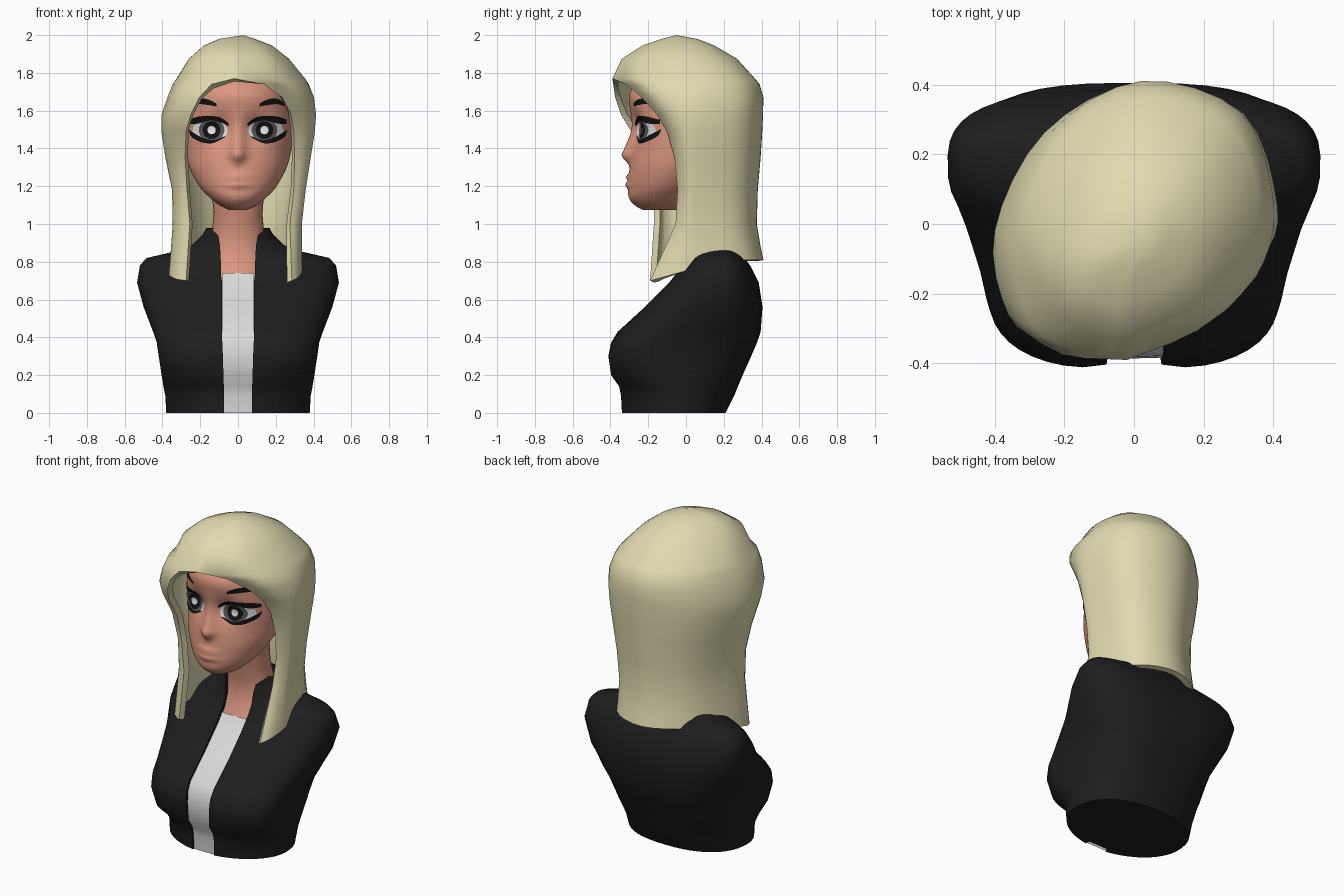
import bpy, bmesh, math

if "Cube" in bpy.data.objects:
    bpy.data.objects.remove(bpy.data.objects["Cube"])


def material(name, r, g, b):
    m = bpy.data.materials.new(name)
    m.diffuse_color = (r, g, b, 1)
    m.use_nodes = True
    m.node_tree.nodes["Principled BSDF"].inputs["Base Color"].default_value = m.diffuse_color
    return m


SKIN = material("skin", .72, .31, .22)
HAIR = material("blonde_hair", .75, .70, .43)
BLACK = material("black_cloth", .0125, .0125, .0125)
SHIRT = material("pale_shirt", .70, .70, .70)
WHITE = material("eye_white", .80, .80, .80)
IRIS = material("grey_iris", .10, .10, .10)
INK = material("ink", .006, .006, .006)


def finish(name, bm, mat, angle=50, thick=0):
    bmesh.ops.remove_doubles(bm, verts=bm.verts, dist=0.0005)
    me = bpy.data.meshes.new(name)
    bm.to_mesh(me)
    bm.free()
    me.materials.append(mat)
    ob = bpy.data.objects.new(name, me)
    bpy.context.collection.objects.link(ob)
    bpy.ops.object.select_all(action='DESELECT')
    ob.select_set(True)
    bpy.context.view_layer.objects.active = ob
    if thick:
        mod = ob.modifiers.new("thickness", 'SOLIDIFY')
        mod.thickness = thick
        mod.offset = -1
        bpy.ops.object.modifier_apply(modifier=mod.name)
    bpy.ops.object.shade_smooth_by_angle(angle=math.radians(angle))
    return ob


def loft(bm, rows, closed=False, cap_low=False, cap_high=False):
    """Skin rows of points; rows go upward, points go counter-clockwise."""
    vs = [[bm.verts.new(p) for p in r] for r in rows]
    n = len(rows[0])
    for a, b in zip(vs, vs[1:]):
        for i in range(n if closed else n - 1):
            j = (i + 1) % n
            bm.faces.new((a[i], a[j], b[j], b[i]))
    if cap_low:
        bm.faces.new(vs[0][::-1])
    if cap_high:
        bm.faces.new(vs[-1])


def spline(pts, steps):
    """Catmull-Rom through tuples of any length."""
    out = []
    for i in range(len(pts) - 1):
        p0, p1, p2, p3 = pts[max(i - 1, 0)], pts[i], pts[i + 1], pts[min(i + 2, len(pts) - 1)]
        for s in range(steps):
            t = s / steps
            out.append(tuple(.5 * (2 * b + (c - a) * t + (2 * a - 5 * b + 4 * c - d) * t * t
                                   + (3 * b - a - 3 * c + d) * t ** 3)
                             for a, b, c, d in zip(p0, p1, p2, p3)))
    return out + [tuple(pts[-1])]


def lookup(table, z):
    if z <= table[0][0]:
        return table[0][1:]
    for a, b in zip(table, table[1:]):
        if z <= b[0]:
            t = (z - a[0]) / (b[0] - a[0])
            return [p + (q - p) * t for p, q in zip(a[1:], b[1:])]
    return table[-1][1:]


# Jacket: z, half width, front y, widest y, back y, squareness, opening half width
TORSO = [(0, .38, -.345, -.07, .21, 1.95, .073), (.09, .385, -.35, -.07, .255, 1.95, .074),
         (.14, .395, -.36, -.09, .275, 2.1, .075), (.2, .405, -.405, -.15, .30, 2.5, .077),
         (.3, .42, -.42, -.17, .345, 2.7, .08), (.37, .43, -.405, -.13, .375, 2.7, .083),
         (.43, .45, -.365, -.03, .395, 2.6, .086), (.56, .50, -.22, .12, .405, 2.5, .088),
         (.69, .535, -.09, .17, .385, 2.5, .088), (.78, .52, -.02, .18, .34, 2.3, .09),
         (.82, .485, 0, .19, .31, 2.1, .092), (.86, .31, 0, .19, .28, 2, .094),
         (.89, .24, 0, .17, .27, 2, .096), (.94, .19, 0, .15, .26, 2, .105),
         (.98, .168, .0, .14, .25, 2, .15)]


def cleft(x, z):
    """Dip between the two chest bulges."""
    return .03 * math.exp(-(x / .1) ** 2) * math.exp(-((z - .29) / .1) ** 2)


def jacket_ring(z, hw, yf, sy, yb, n, w):
    half = []
    t0 = math.acos((w / hw) ** (n / 2))
    for i in range(23):
        t = -t0 + (math.pi / 2 + t0) * i / 22
        m = n if t < 0 else n + .4
        x = hw * abs(math.cos(t)) ** (2 / m)
        s = abs(math.sin(t)) ** (2 / m)
        y = sy + (yf - sy) * s + cleft(x, z) if t < 0 else sy + (yb - sy) * s
        half.append((x, y, z))
    half.insert(0, (w, half[0][1] + .03, z))  # folded front edge
    return half + [(-x, y, z) for x, y, z in half[-2::-1]]


bm = bmesh.new()
loft(bm, [jacket_ring(*r) for r in TORSO], cap_low=True)
finish("jacket", bm, BLACK)

# Shirt panel in the jacket opening
bm = bmesh.new()
rows = []
for z in [r[0] for r in TORSO if r[0] < .7] + [.74]:
    yf = lookup(TORSO, z)[1] + .014 + cleft(.06, z)
    rows.append([(x, yf + .3 * x * x, z) for x in (-.085, -.04, 0, .04, .085)])
loft(bm, rows)
finish("shirt", bm, SHIRT)

# Neck: z, half width, front y, back y
bm = bmesh.new()
rows = []
for z, hw, yf, yb in [(.70, .19, -.05, .25), (.76, .18, -.02, .25), (.84, .16, .01, .25),
                      (.95, .138, .01, .24), (1.05, .13, -.02, .22), (1.2, .14, -.05, .2)]:
    c, d = (yf + yb) / 2, (yb - yf) / 2
    rows.append([(hw * math.cos(a), c + d * math.sin(a), z)
                 for a in (math.tau * i / 24 for i in range(24))])
loft(bm, rows, closed=True)
finish("neck", bm, SKIN)

# Head: z, half width, front y, back y
HEAD = spline([(1.075, .05, -.23, -.02), (1.10, .10, -.272, .0), (1.14, .15, -.303, .04),
               (1.2, .205, -.305, .10), (1.3, .258, -.298, .2), (1.4, .283, -.285, .28),
               (1.5, .29, -.278, .31), (1.6, .285, -.295, .32), (1.7, .265, -.295, .3),
               (1.8, .20, -.20, .22), (1.87, .1, -.08, .1)], 6)


def face_relief(x, z):
    """Forward push for nose and lips, with a mouth crease and eye sockets."""
    nose = 0
    if 1.30 < z < 1.58:
        f = (1.58 - z) / .22 if z > 1.36 else (z - 1.30) / .06
        nose = .055 * f ** 1.4 * math.exp(-(x / (.022 + .018 * f)) ** 2)
    lips = .018 * math.exp(-(x / .065) ** 2) * (math.exp(-((z - 1.248) / .014) ** 2)
                                                + math.exp(-((z - 1.207) / .016) ** 2))
    socket = .036 * math.exp(-((abs(x) - .1) / .06) ** 2 - ((z - 1.51) / .075) ** 2)
    return nose + lips - socket


def face_y(x, z):
    hw, yf, yb = lookup(HEAD, z)
    c = min(0, (yf + yb) / 2)
    return c + (yf - c) * math.sqrt(max(0, 1 - (x / hw) ** 2)) - face_relief(x, z)


bm = bmesh.new()
rows = []
for z, hw, yf, yb in HEAD:
    c = min(0, (yf + yb) / 2)
    row = []
    for i in range(96):
        a = math.tau * i / 96
        x = hw * math.cos(a)
        row.append((x, face_y(x, z) if math.sin(a) < 0 else c + (yb - c) * math.sin(a), z))
    rows.append(row)
loft(bm, rows, closed=True, cap_low=True, cap_high=True)
finish("head", bm, SKIN, 80)


# Painted face details: thin plates laid on the face surface
def discs(name, mat, cx, cz, rx, rz, lift):
    bm = bmesh.new()
    for s in (1, -1):
        rows = []
        for k in (1, .75, .5, .25, 0):
            pts = [(s * cx + k * rx * math.cos(a), cz + k * rz * math.sin(a))
                   for a in (math.tau * i / 28 for i in range(28))]
            rows.append([(x, face_y(x, z) - lift, z) for x, z in pts])
        loft(bm, rows, closed=True)
    finish(name, bm, mat, 80)


def stroke(name, mat, pts, lift):
    """Tapered band through (x, z, half height) points, on both sides."""
    bm = bmesh.new()
    for s in (1, -1):
        line = spline(pts, 6)
        rows = [[(s * x, face_y(x, z + k * h) - lift, z + k * h) for x, z, h in line]
                for k in (-1, -.5, 0, .5, 1)]
        loft(bm, [r[::s] for r in rows])
    finish(name, bm, mat, 80)


discs("eye_white", WHITE, .148, 1.495, .093, .062, .005)
discs("iris", IRIS, .14, 1.497, .068, .06, .007)
discs("pupil", INK, .14, 1.497, .047, .047, .009)
discs("eye_highlight", WHITE, .14, 1.497, .022, .022, .011)
stroke("upper_lash", INK, [(.05, 1.525, .008), (.09, 1.55, .012), (.145, 1.56, .012),
                           (.21, 1.55, .018), (.258, 1.54, .012)], .009)
stroke("lower_lash", INK, [(.07, 1.462, .003), (.13, 1.437, .008), (.19, 1.445, .013),
                           (.245, 1.475, .014), (.26, 1.50, .004)], .009)
stroke("eyebrow", INK, [(.115, 1.63, .008), (.16, 1.645, .015), (.21, 1.648, .014),
                        (.265, 1.622, .004)], .006)

# Hair: z, right edge x y, right side x, back y, left side x, left edge x y
LOCKS = [(1.98, 0, -.13, .09, .06, -.10, 0, -.13),
         (1.945, -.03, -.23, .18, .15, -.18, -.03, -.23),
         (1.875, -.03, -.34, .27, .27, -.26, -.03, -.34),
         (1.77, -.02, -.39, .355, .365, -.325, -.02, -.39),
         (1.74, .14, -.315, .375, .39, -.345, -.14, -.385),
         (1.67, .235, -.235, .402, .41, -.37, -.205, -.375),
         (1.58, .28, -.155, .412, .408, -.40, -.25, -.345),
         (1.49, .295, -.10, .405, .404, -.40, -.275, -.29),
         (1.35, .30, -.06, .382, .395, -.378, -.28, -.20),
         (1.18, .295, -.045, .355, .38, -.343, -.27, -.17),
         (1.0, .275, -.055, .335, .375, -.34, -.255, -.17),
         (.85, .28, -.12, .335, .395, -.35, -.265, -.18),
         (.70, .285, -.19, .337, .41, -.36, -.275, -.19)]


def hair_row(z, rx, ry, xr, yb, xl, lx, ly):
    sy = (ly + yb) / 2 if z > 1.85 else .03
    right, left, back = (xr, sy + .02), (xl, sy - .05), (.02, yb)

    def corner(end, side, k):  # elliptical bulge between a front or back point and a side point
        return ((end[0] + side[0]) / 2 + k * (side[0] - end[0]),
                (end[1] + side[1]) / 2 + k * (end[1] - side[1]))
    pts = spline([(rx, ry), corner((rx, ry), right, .2), right, corner(back, right, .25), back,
                  corner(back, left, .16), left, corner((lx, ly), left, .24), (lx, ly)], 4)
    out = []
    for x, y in pts:
        t = min(1, max(0, (y + .19) / .4))
        out.append((x, y, z + (.11 * t if z < .75 else .03 * t if z < .9 else 0)))
    return out


bm = bmesh.new()
rows = [hair_row(*r) for r in LOCKS]
rows.insert(0, [(.03, -.05, 2.0)] * len(rows[0]))
loft(bm, rows[::-1])
finish("hair", bm, HAIR, 60, thick=.035)
